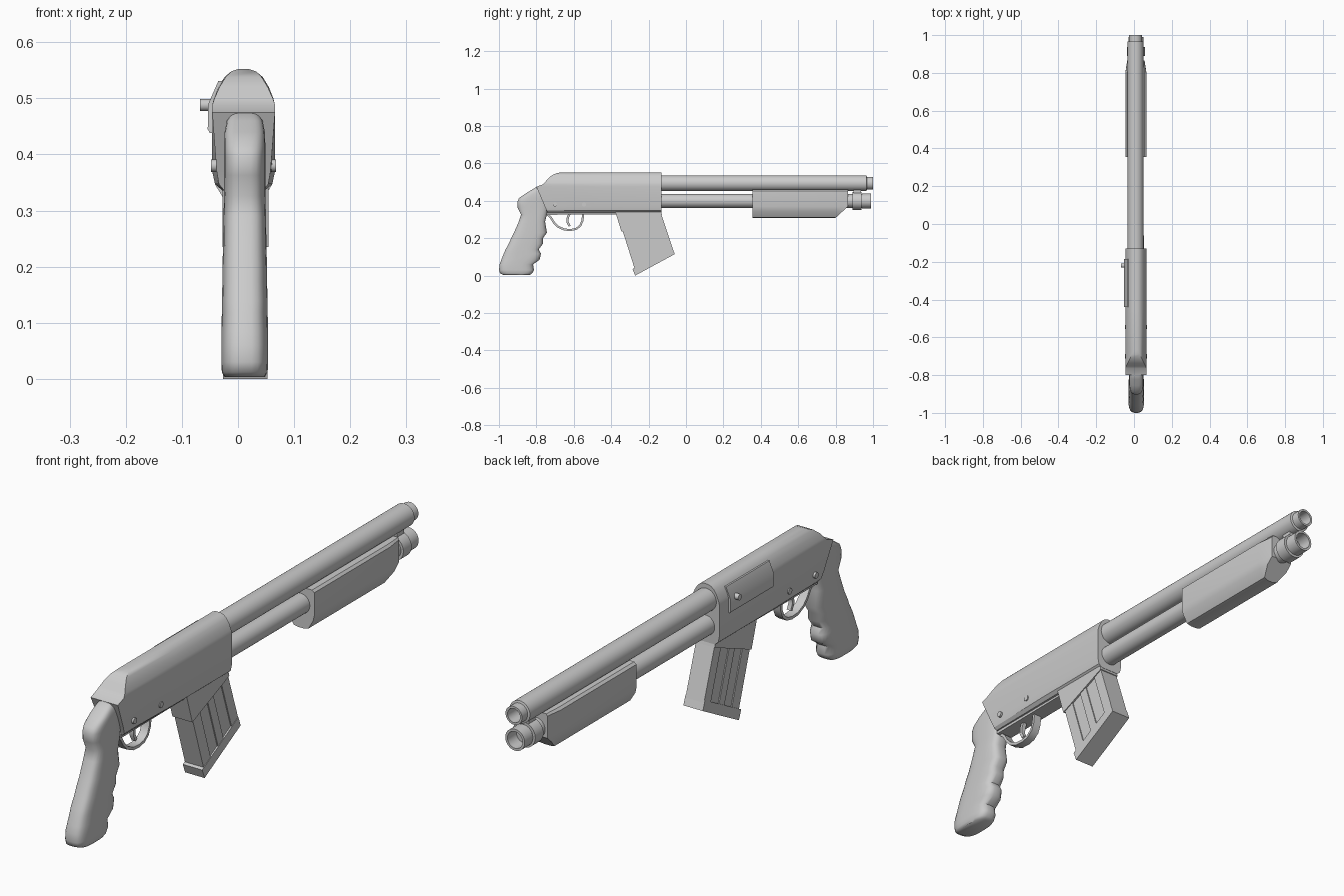
import bpy, bmesh, math

CX = 0.01  # centre line of the gun body

grey = bpy.data.materials.new("gunmetal_grey")
grey.diffuse_color = (0.6, 0.6, 0.6, 1)


def loft(name, rings, angle=35):
    """Skin equal, even-sized point rings and close both ends with quad strips."""
    bm = bmesh.new()
    vs = [[bm.verts.new(p) for p in ring] for ring in rings]
    n = len(vs[0])
    for a, b in zip(vs, vs[1:]):
        for i in range(n):
            j = (i + 1) % n
            bm.faces.new((a[i], a[j], b[j], b[i]))
    for r in (vs[0], vs[-1]):
        for i in range(n // 2 - 1):
            bm.faces.new((r[i], r[i + 1], r[n - 2 - i], r[n - 1 - i]))
    bmesh.ops.recalc_face_normals(bm, faces=bm.faces)
    me = bpy.data.meshes.new(name)
    bm.to_mesh(me)
    bm.free()
    me.materials.append(grey)
    ob = bpy.data.objects.new(name, me)
    bpy.context.collection.objects.link(ob)
    bpy.ops.object.select_all(action='DESELECT')
    bpy.context.view_layer.objects.active = ob
    ob.select_set(True)
    bpy.ops.object.shade_smooth_by_angle(angle=math.radians(angle))
    return ob


def lathe(name, z, profile, cx=CX, n=32):
    """Turned part along y from (y, radius) pairs."""
    t = [2 * math.pi * i / n for i in range(n)]
    return loft(name, [[(cx + r * math.cos(a), y, z + r * math.sin(a)) for a in t]
                       for y, r in profile])


def pin(name, x0, x1, y, z, r, n=16):
    t = [2 * math.pi * i / n for i in range(n)]
    return loft(name, [[(x, y + r * math.cos(a), z + r * math.sin(a)) for a in t]
                       for x in (x0, x1)])


def plate(name, outline, half, cx=CX):
    """Side outline of (y, z) points given a thickness across x."""
    return loft(name, [[(cx + s * half, y, z) for y, z in outline] for s in (-1, 1)])


def mirrored(half):
    """Ring from half a cross-section of (x, y, z)."""
    return [(CX + x, y, z) for x, y, z in half] + [(CX - x, y, z) for x, y, z in reversed(half)]


def strip(name, path, thick, half):
    """Flat bar following a (y, z) path."""
    rings = []
    for i, (y, z) in enumerate(path):
        a, b = path[max(i - 1, 0)], path[min(i + 1, len(path) - 1)]
        l = math.dist(a, b)
        ny, nz = -(b[1] - a[1]) / l * thick / 2, (b[0] - a[0]) / l * thick / 2
        rings.append([(CX - half, y + ny, z + nz), (CX + half, y + ny, z + nz),
                      (CX + half, y - ny, z - nz), (CX - half, y - ny, z - nz)])
    return loft(name, rings, 40)


# receiver: half section (x, z, rear x, rear y)
sec = [(0.010, 0.552, 0.010, -0.67), (0.022, 0.548, 0.022, -0.69), (0.034, 0.538, 0.032, -0.715),
       (0.045, 0.520, 0.043, -0.737), (0.053, 0.500, 0.052, -0.753), (0.056, 0.488, 0.056, -0.765),
       (0.056, 0.475, 0.056, -0.800), (0.056, 0.370, 0.048, -0.755), (0.051, 0.347, 0.044, -0.745),
       (0.038, 0.336, 0.035, -0.742)]
loft("receiver", [mirrored([(xr, yr, z) for x, z, xr, yr in sec]),
                  mirrored([(x, -0.45, z) for x, z, xr, yr in sec]),
                  mirrored([(x, -0.13, z) for x, z, xr, yr in sec])], 25)

# barrel and lower tube, both with open muzzles
lathe("barrel", 0.494, [(-0.15, 0.042), (0.965, 0.042), (0.967, 0.034), (1.0, 0.034),
                        (1.0, 0.026), (0.9, 0.026)], 0.008)
lathe("lower_tube", 0.399, [(-0.15, 0.037), (0.94, 0.037), (0.942, 0.040), (0.99, 0.040),
                            (0.99, 0.031), (0.86, 0.031)])

# barrel clamp
lathe("clamp_ring", 0.399, [(0.89, 0.036), (0.89, 0.047), (0.938, 0.047), (0.938, 0.036)])
plate("clamp_post", [(0.895, 0.43), (0.935, 0.43), (0.935, 0.47), (0.895, 0.47)], 0.018)

# pump forend: half section (x, z, front y, front x)
fore = [(0.046, 0.460, 0.865, 0.042), (0.055, 0.452, 0.865, 0.046), (0.056, 0.370, 0.865, 0.046),
        (0.050, 0.345, 0.838, 0.046), (0.030, 0.312, 0.802, 0.030), (0.012, 0.308, 0.798, 0.012)]
loft("pump_forend", [mirrored([(x, 0.355, z) for x, z, yf, xf in fore]),
                     mirrored([(x, min(yf, 0.80), z) for x, z, yf, xf in fore]),
                     mirrored([(xf, yf + 0.001, z) for x, z, yf, xf in fore])], 25)

# pistol grip: rounded rings (z, rear y, front y, half width)
rows = [(0.003, -0.975, -0.835, 0.036), (0.012, -0.995, -0.822, 0.041), (0.030, -1.0, -0.812, 0.042),
        (0.060, -0.997, -0.817, 0.042), (0.085, -0.988, -0.782, 0.042), (0.118, -0.975, -0.775, 0.041),
        (0.140, -0.965, -0.787, 0.041), (0.172, -0.948, -0.763, 0.040), (0.200, -0.935, -0.764, 0.040),
        (0.230, -0.920, -0.743, 0.039), (0.290, -0.894, -0.753, 0.038), (0.326, -0.882, -0.743, 0.037),
        (0.363, -0.901, -0.735, 0.037), (0.395, -0.902, -0.735, 0.037), (0.415, -0.893, -0.735, 0.037),
        (0.440, -0.856, -0.740, 0.036), (0.460, -0.823, -0.745, 0.032), (0.476, -0.796, -0.75, 0.022)]


def power(v):
    return math.copysign(abs(v) ** 0.6, v)


angles = [2 * math.pi * (i + 0.5) / 24 for i in range(24)]
loft("pistol_grip", [[(0.012 + h * power(math.cos(a)),
                       (b + f) / 2 + (f - b) / 2 * power(math.sin(a)), z) for a in angles]
                     for z, b, f, h in rows], 60)

# trigger group
plate("trigger_plate", [(-0.745, 0.325), (-0.37, 0.328), (-0.37, 0.345), (-0.745, 0.345)], 0.03)
strip("trigger_guard", [(-0.55, 0.335), (-0.553, 0.295), (-0.565, 0.267), (-0.587, 0.25),
                        (-0.615, 0.244), (-0.65, 0.246), (-0.685, 0.262), (-0.707, 0.285),
                        (-0.722, 0.31), (-0.745, 0.33)], 0.011, 0.016)
strip("trigger", [(-0.62, 0.335), (-0.632, 0.31), (-0.634, 0.288), (-0.622, 0.265)], 0.012, 0.008)

# box magazine: body, wider collar, base plate and side ribs
plate("magazine_body", [(-0.375, 0.36), (-0.27, 0.03), (-0.07, 0.135), (-0.145, 0.36)], 0.034, 0.013)
plate("magazine_collar", [(-0.384, 0.36), (-0.345, 0.235), (-0.128, 0.325), (-0.138, 0.36)], 0.041, 0.013)
plate("magazine_base", [(-0.286, 0.035), (-0.272, 0.0), (-0.06, 0.115), (-0.073, 0.150)], 0.040, 0.013)


def on_mag(u, v):  # u: rear to front, v: top to bottom
    return (-0.375 + 0.23 * u + v * (0.105 - 0.03 * u), 0.36 - v * (0.33 - 0.105 * u))


for k, (u0, u1) in enumerate([(-0.01, 0.2), (0.42, 0.58), (0.82, 1.01)]):
    plate(f"magazine_rib_{k + 1}", [on_mag(u0, 0), on_mag(u0, 1), on_mag(u1, 1), on_mag(u1, 0)],
          0.038, 0.013)

# bolt cover and charging handle on the left side
cover = [(-0.050, 0.438), (-0.054, 0.445), (-0.053, 0.490), (-0.035, 0.531), (-0.02, 0.531), (-0.03, 0.438)]
loft("bolt_cover", [[(x, y, z) for x, z in cover] for y in (-0.44, -0.185)], 25)
pin("charging_handle", -0.068, -0.03, -0.22, 0.488, 0.011)

# cross pins through the receiver
for k, y in enumerate((-0.70, -0.545)):
    pin(f"cross_pin_{k + 1}", CX - 0.058, CX + 0.058, y, 0.38, 0.011)
